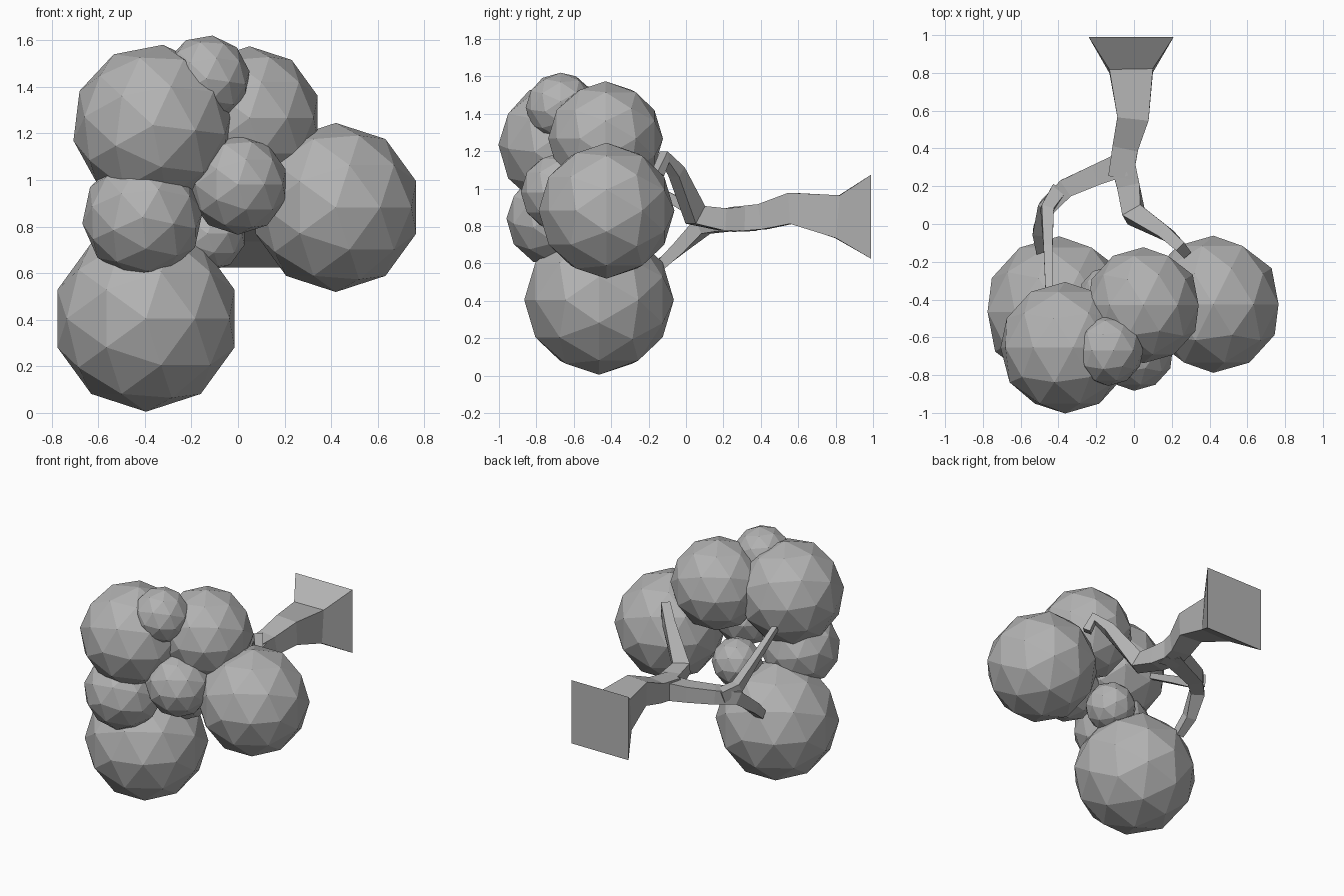
import bpy, bmesh, math
from mathutils import Vector

cube = bpy.data.objects.get("Cube")
if cube:
    bpy.data.objects.remove(cube, do_unlink=True)

grey = bpy.data.materials.new("plain_grey")
grey.use_nodes = True
colour = (0.45, 0.45, 0.45, 1)
grey.diffuse_color = colour
grey.node_tree.nodes["Principled BSDF"].inputs["Base Color"].default_value = colour


def finish(name, bm):
    mesh = bpy.data.meshes.new(name)
    bmesh.ops.recalc_face_normals(bm, faces=bm.faces)
    bm.to_mesh(mesh)
    bm.free()
    mesh.materials.append(grey)
    obj = bpy.data.objects.new(name, mesh)
    bpy.context.collection.objects.link(obj)
    return obj


def leaf_ball(name, centre, radius, twist=0):
    """Faceted foliage ball with its pole facing the front."""
    bm = bmesh.new()
    bmesh.ops.create_icosphere(bm, subdivisions=2, radius=radius)
    obj = finish(name, bm)
    obj.location = centre
    obj.rotation_euler = (math.radians(90), math.radians(twist), 0)


def limb(name, path):
    """Square tapering limb along points (x, y, z, half width)."""
    points = [Vector(p[:3]) for p in path]
    bm = bmesh.new()
    rings = []
    for i, p in enumerate(points):
        before = points[max(i - 1, 0)]
        after = points[min(i + 1, len(points) - 1)]
        # average the directions of both neighbouring segments
        along = ((p - before).normalized() + (after - p).normalized()).normalized()
        side = along.cross(Vector((0, 0, 1))).normalized()
        up = side.cross(along)
        h = path[i][3]
        rings.append([bm.verts.new(p + h * (a * side + b * up))
                      for a, b in ((-1, -1), (1, -1), (1, 1), (-1, 1))])
    for r, s in zip(rings, rings[1:]):
        for k in range(4):
            n = (k + 1) % 4
            bm.faces.new((r[k], r[n], s[n], s[k]))
    bm.faces.new(rings[0])
    bm.faces.new(rings[-1])
    finish(name, bm)


# Foliage
leaf_ball("lower_foliage", (-0.395, -0.465, 0.405), 0.40)
leaf_ball("side_foliage", (0.42, -0.425, 0.882), 0.363)
leaf_ball("upper_front_foliage", (-0.365, -0.655, 1.235), 0.348, 7)
leaf_ball("upper_back_foliage", (0.05, -0.43, 1.267), 0.307)
leaf_ball("crown_foliage", (-0.135, -0.67, 1.435), 0.187, 8)
leaf_ball("centre_foliage", (0.0, -0.668, 0.98), 0.215)
leaf_ball("middle_foliage", (-0.41, -0.70, 0.84), 0.26, 12)
leaf_ball("inner_foliage", (-0.13, -0.39, 0.77), 0.165)

# Trunk with a flared square foot
limb("trunk", [(-0.015, 0.99, 0.85, 0.225), (-0.015, 0.81, 0.85, 0.115),
               (-0.005, 0.56, 0.895, 0.083), (-0.045, 0.41, 0.85, 0.068),
               (-0.07, 0.25, 0.835, 0.066)])

# Branches
limb("left_branch", [(-0.06, 0.32, 0.84, 0.065), (-0.03, 0.2, 0.835, 0.06),
                     (0.0, 0.05, 0.86, 0.055), (0.17, -0.05, 1.09, 0.035),
                     (0.24, -0.115, 1.17, 0.03), (0.27, -0.15, 1.08, 0.025)])
limb("right_branch", [(-0.05, 0.32, 0.84, 0.065), (-0.2, 0.26, 0.825, 0.055),
                      (-0.36, 0.19, 0.82, 0.05), (-0.46, 0.09, 0.8, 0.045),
                      (-0.5, -0.04, 0.68, 0.035), (-0.49, -0.14, 0.59, 0.028)])
limb("right_upper_branch", [(-0.40, 0.18, 0.82, 0.04), (-0.46, 0.08, 0.86, 0.033),
                            (-0.455, -0.12, 0.97, 0.024), (-0.45, -0.37, 1.11, 0.018)])
